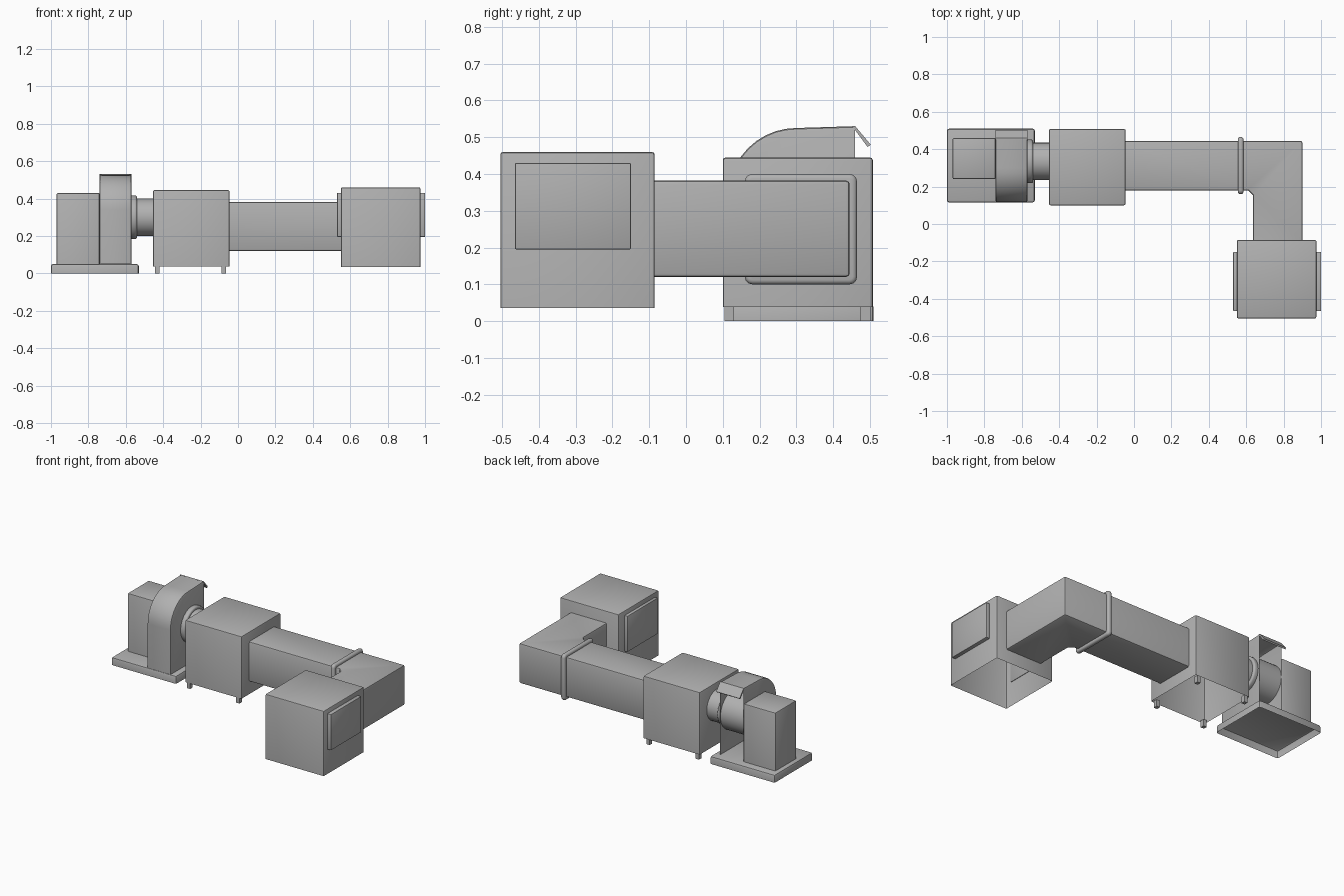
import bpy, bmesh, math
from mathutils import Vector, Matrix

cube = bpy.data.objects.get("Cube")
if cube:
    bpy.data.objects.remove(cube, do_unlink=True)

GREY = (0.44, 0.44, 0.44, 1)
metal = bpy.data.materials.new("sheet_metal_grey")
metal.use_nodes = True
metal.diffuse_color = GREY
metal.node_tree.nodes["Principled BSDF"].inputs["Base Color"].default_value = GREY


def finish(name, bm, angle=35):
    """Turn a bmesh into a named, smooth-by-angle object."""
    mesh = bpy.data.meshes.new(name)
    bm.to_mesh(mesh)
    bm.free()
    mesh.materials.append(metal)
    mesh.shade_smooth()
    mesh.set_sharp_from_angle(angle=math.radians(angle))
    obj = bpy.data.objects.new(name, mesh)
    bpy.context.scene.collection.objects.link(obj)
    return obj


def bevel(bm, edges, width, segments=2):
    bmesh.ops.bevel(bm, geom=list(edges), offset=width, segments=segments,
                    profile=0.5, affect='EDGES')


def box(name, xs, ys, zs, width=0.0, open_bottom=False):
    """Box between the given limits, optionally bevelled and open below."""
    lo, hi = (Vector(v) for v in zip(xs, ys, zs))
    bm = bmesh.new()
    bmesh.ops.create_cube(bm, size=1)
    for v in bm.verts:
        v.co = Vector(((v.co[i] + 0.5) * (hi[i] - lo[i]) + lo[i]) for i in range(3))
    if open_bottom:
        bm.normal_update()
        under = [f for f in bm.faces if f.normal.z < -0.9]
        bmesh.ops.delete(bm, geom=under, context='FACES_ONLY')
    if width:
        bevel(bm, [e for e in bm.edges if len(e.link_faces) == 2], width)
    return finish(name, bm)


def tube(name, x0, x1, radius, caps=False, width=0.0):
    """Cylinder along x on the fan axis."""
    bm = bmesh.new()
    bmesh.ops.create_cone(bm, cap_ends=caps, segments=32, radius1=radius,
                          radius2=radius, depth=x1 - x0)
    if width:
        bevel(bm, [e for e in bm.edges if abs(e.verts[0].co.z - e.verts[1].co.z) < 1e-5],
              width, 3)
    place = Matrix.Translation(((x0 + x1) / 2, 0.335, 0.3)) @ Matrix.Rotation(math.pi / 2, 4, 'Y')
    bmesh.ops.transform(bm, matrix=place, verts=bm.verts)
    return finish(name, bm)


# Fan base and motor cabinet
box("fan_base", (-1, -0.53), (0.115, 0.51), (0, 0.05), 0.012, True)
box("motor_cabinet", (-0.97, -0.74), (0.24, 0.46), (0.05, 0.43), 0.008, True)

# Fan housing: curved front and top, open at the back
X0, X1 = -0.74, -0.57
arc = [math.pi - math.pi / 2 * i / 10 for i in range(11)]
profile = [(0.115, 0.05)]
profile += [(0.3 + 0.185 * math.cos(a), 0.34 + 0.185 * math.sin(a)) for a in arc]
profile += [(0.46, 0.53), (0.46, 0.05)]
bm = bmesh.new()
left, right = ([bm.verts.new((x, y, z)) for y, z in profile] for x in (X0, X1))
bm.faces.new(left)
bm.faces.new(right[::-1])
for i in range(len(profile) - 2):
    bm.faces.new((left[i], right[i], right[i + 1], left[i + 1]))
bmesh.ops.recalc_face_normals(bm, faces=bm.faces)
rims = [e for e in bm.edges if len(e.link_faces) == 2
        and abs(e.verts[0].co.x - e.verts[1].co.x) < 1e-5]
bevel(bm, rims, 0.01)
finish("fan_housing", bm)

# Sloping flap over the outlet
bm = bmesh.new()
flap = [(0.452, 0.53), (0.46, 0.53), (0.502, 0.48), (0.494, 0.473)]
face = bm.faces.new([bm.verts.new((X0, y, z)) for y, z in flap])
out = bmesh.ops.extrude_face_region(bm, geom=[face])
bmesh.ops.translate(bm, vec=(X1 - X0, 0, 0),
                    verts=[g for g in out["geom"] if isinstance(g, bmesh.types.BMVert)])
bmesh.ops.recalc_face_normals(bm, faces=bm.faces)
finish("outlet_flap", bm)

# Drum and round inlet pipe
tube("fan_drum", X0 + 0.002, X1 - 0.002, 0.125)
tube("inlet_flange", X1 - 0.005, -0.54, 0.117, True, 0.01)
tube("inlet_pipe", -0.55, -0.453, 0.1)

# Filter box on four feet
box("filter_box", (-0.455, -0.045), (0.1, 0.508), (0.038, 0.445), 0.008, True)
for side, x in (("right", -0.433), ("left", -0.075)):
    for end, y in (("front", 0.118), ("back", 0.488)):
        box(f"{end}_{side}_foot", (x - 0.012, x + 0.012), (y - 0.013, y + 0.013), (0, 0.045))

# L-shaped rectangular duct, open at both ends
outline = [(-0.047, 0.18), (0.61, 0.18), (0.635, 0.155), (0.635, -0.087),
           (0.9, -0.087), (0.9, 0.445), (-0.047, 0.445)]
bm = bmesh.new()
low, high = ([bm.verts.new((x, y, z)) for x, y in outline] for z in (0.12, 0.382))
bm.faces.new(low[::-1])
bm.faces.new(high)
for i in (0, 1, 2, 4, 5):
    j = i + 1
    bm.faces.new((low[i], low[j], high[j], high[i]))
bmesh.ops.recalc_face_normals(bm, faces=bm.faces)
bevel(bm, [e for e in bm.edges if len(e.link_faces) == 2 and e.calc_face_angle() > 1], 0.01)
finish("elbow_duct", bm)

# Rounded joint collar around the duct
bm = bmesh.new()
bmesh.ops.create_cube(bm, size=1)
for v in bm.verts:
    v.co = Vector((0.57 + v.co.x * 0.03, 0.3125 + v.co.y * 0.305, 0.25 + v.co.z * 0.3))
bevel(bm, [e for e in bm.edges if abs(e.verts[0].co.x - e.verts[1].co.x) > 0.01], 0.02, 3)
bevel(bm, [e for e in bm.edges if abs(e.verts[0].co.x - e.verts[1].co.x) < 1e-4], 0.012, 3)
finish("duct_collar", bm)

# Intake box with a panel on each side
box("intake_box", (0.55, 0.975), (-0.505, -0.085), (0.035, 0.46), 0.008, True)
for name, xs in (("right_panel", (0.53, 0.553)), ("left_panel", (0.972, 1.0))):
    box(name, xs, (-0.465, -0.15), (0.195, 0.43), 0.003)
